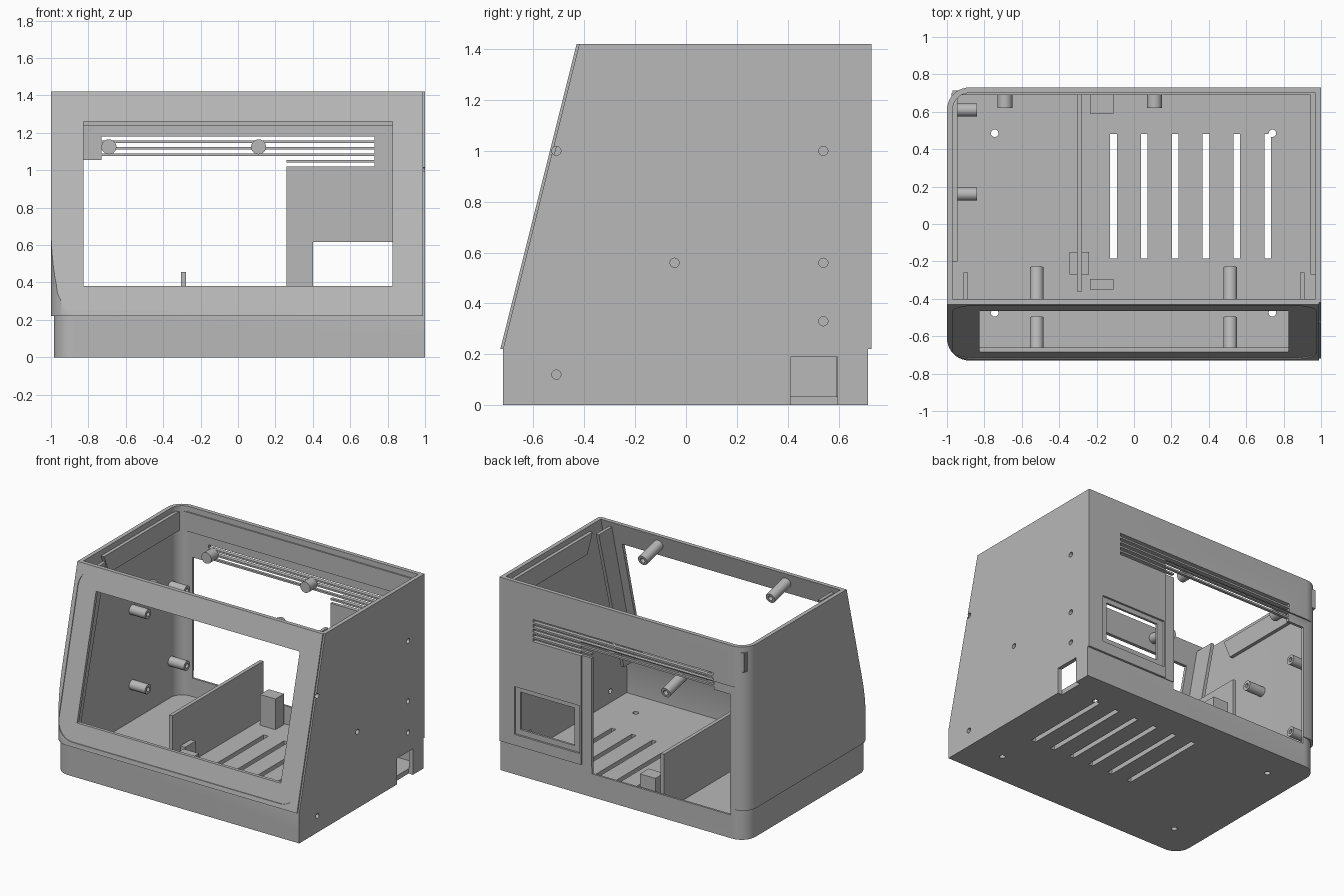
import bpy, bmesh, math
from mathutils import Vector

cube = bpy.data.objects.get("Cube")
if cube:
    bpy.data.objects.remove(cube, do_unlink=True)

# Single plastic colour
grey = bpy.data.materials.new("grey plastic")
grey.use_nodes = True
grey.diffuse_color = (0.48, 0.48, 0.48, 1)
grey.node_tree.nodes["Principled BSDF"].inputs["Base Color"].default_value = (0.48, 0.48, 0.48, 1)

SLOPE = 0.25
STEP, TOP = 0.22, 1.42


def front(z, inset=0.0):
    """y of the sloping front face at height z."""
    return -0.73 + SLOPE * (z - STEP) + inset


def finish(bm, name):
    bmesh.ops.recalc_face_normals(bm, faces=bm.faces[:])
    mesh = bpy.data.meshes.new(name)
    bm.to_mesh(mesh)
    bm.free()
    mesh.materials.append(grey)
    ob = bpy.data.objects.new(name, mesh)
    bpy.context.scene.collection.objects.link(ob)
    return ob


def rounded(x0, x1, y0, y1, radii, steps=10):
    """Rectangle outline; radii run anticlockwise from the lower left corner."""
    pts = []
    corners = ((x0, y0, 1, 1), (x1, y0, -1, 1), (x1, y1, -1, -1), (x0, y1, 1, -1))
    for i, ((x, y, sx, sy), r) in enumerate(zip(corners, radii)):
        if r == 0:
            pts.append((x, y))
            continue
        for k in range(steps + 1):
            a = math.pi * (1 + i / 2 + k / steps / 2)
            pts.append((x + sx * r + r * math.cos(a), y + sy * r + r * math.sin(a)))
    return pts


def prism(name, pts, axis, lo, hi, slant=None):
    """Extrude an outline along an axis; slant trims it at the sloping front."""
    place = {"x": lambda u, v, w: (w, u, v),
             "y": lambda u, v, w: (u, w, v),
             "z": lambda u, v, w: (u, v, w)}[axis]
    bm = bmesh.new()
    rings = [[bm.verts.new(place(u, v, w)) for u, v in pts] for w in (lo, hi)]
    bm.faces.new(rings[0])
    bm.faces.new(rings[1])
    n = len(pts)
    for i in range(n):
        j = (i + 1) % n
        bm.faces.new((rings[0][i], rings[0][j], rings[1][j], rings[1][i]))
    if slant is not None:
        inset, keep_behind = slant
        cut = bmesh.ops.bisect_plane(
            bm, geom=bm.verts[:] + bm.edges[:] + bm.faces[:], dist=1e-6,
            plane_co=(0, front(STEP, inset), STEP), plane_no=(0, -1, SLOPE),
            clear_outer=keep_behind, clear_inner=not keep_behind)
        edges = [e for e in cut["geom_cut"] if isinstance(e, bmesh.types.BMEdge)]
        bmesh.ops.edgeloop_fill(bm, edges=edges)
    return finish(bm, name)


def box(name, x0, x1, y0, y1, z0, z1):
    return prism(name, [(x0, y0), (x1, y0), (x1, y1), (x0, y1)], "z", z0, z1)


def rod(name, start, direction, length, r, hole=0.0, sides=24):
    """Round post, optionally with a blind screw hole in its end."""
    profile = [(0, 0), (r, 0), (r, length)]
    if hole:
        profile += [(hole, length), (hole, length * 0.3), (0, length * 0.3)]
    else:
        profile += [(0, length)]
    bm = bmesh.new()
    vs = [bm.verts.new((a, 0, h)) for a, h in profile]
    es = [bm.edges.new(p) for p in zip(vs, vs[1:])]
    bmesh.ops.spin(bm, geom=vs + es, cent=(0, 0, 0), axis=(0, 0, 1),
                   angle=2 * math.pi, steps=sides)
    bmesh.ops.remove_doubles(bm, verts=bm.verts[:], dist=1e-5)
    turn = Vector((0, 0, 1)).rotation_difference(Vector(direction))
    for v in bm.verts:
        v.co = turn @ v.co + Vector(start)
    return finish(bm, name)


def combine(target, tool, operation="DIFFERENCE"):
    mod = target.modifiers.new("cut", "BOOLEAN")
    mod.operation, mod.object, mod.solver = operation, tool, "EXACT"
    bpy.context.view_layer.update()
    ev = target.evaluated_get(bpy.context.evaluated_depsgraph_get())
    mesh = bpy.data.meshes.new_from_object(ev)
    target.modifiers.clear()
    target.data = mesh
    bpy.data.objects.remove(tool, do_unlink=True)


def smooth(ob):
    bpy.ops.object.select_all(action="DESELECT")
    ob.select_set(True)
    bpy.context.view_layer.objects.active = ob
    bpy.ops.object.shade_smooth_by_angle(angle=math.radians(30))


# Case body: stepped base and sloping upper shell, hollowed out
case = prism("case_shell", rounded(-1, 1, -0.73, 0.73, (0.12, 0, 0, 0.12)),
             "z", STEP, TOP, (0, True))
combine(case, prism("base", rounded(-0.985, 1, -0.72, 0.715, (0.11, 0, 0, 0.11)),
                    "z", 0, STEP + 0.01), "UNION")
combine(case, prism("cavity", rounded(-0.97, 0.97, -0.70, 0.70, (0.09, 0, 0, 0.09)),
                    "z", 0.035, TOP + 0.1, (0.03, True)))

# Front bezel: shallow rounded recess, screen opening, set-back side edge
combine(case, prism("bezel_recess", rounded(-0.97, 0.975, 0.25, 1.395, (0.13,) * 4),
                    "y", -1, 0, (0.006, False)))
combine(case, box("screen_opening", -0.825, 0.825, -1, -0.35, 0.38, 1.26))
combine(case, box("edge_trim", 0.988, 1.1, -1, -0.72, 0.1, STEP + 0.001))
combine(case, prism("edge_setback", [(-1, STEP), (front(STEP, 0.01), STEP),
                                     (front(1.5, 0.01), 1.5), (-1, 1.5)], "x", 0.988, 1.1))

# Back wall: door recess and opening, small window, vent slots
combine(case, box("door_recess", -0.93, 0.34, 0.72, 0.8, STEP, 1.12))
combine(case, box("door_opening", -0.86, 0.26, 0.6, 0.8, 0.17, 1.055))
combine(case, box("window_recess", 0.35, 0.88, 0.716, 0.8, 0.30, 0.65))
combine(case, box("window_opening", 0.40, 0.84, 0.6, 0.8, 0.34, 0.615))
for i in range(5):
    z = 1.17 - 0.035 * i
    combine(case, box("back_vent", -0.73, 0.73, 0.6, 0.8, z - 0.011, z + 0.011))

# Floor: vent slots and screw holes
for i in range(6):
    x = -0.11 + 0.165 * i
    combine(case, box("floor_vent", x - 0.018, x + 0.018, -0.185, 0.48, -0.1, 0.1))
for x in (-0.745, 0.74):
    for y in (-0.475, 0.485):
        combine(case, rod("floor_hole", (x, y, -0.1), (0, 0, 1), 0.2, 0.02))

# Left side wall: screw holes and cable notch
for y, z in ((-0.51, 1.0), (0.54, 1.0), (-0.045, 0.56), (0.54, 0.56),
             (0.54, 0.33), (-0.51, 0.12)):
    combine(case, rod("side_hole", (0.9, y, z), (1, 0, 0), 0.2, 0.018))
combine(case, box("cable_notch", 0.965, 1.1, 0.41, 0.595, -0.1, 0.19))
smooth(case)

# Strips inside the rim; the back one shows at the rounded corner
box("back_rim_strip", -0.97, 0.97, 0.69, 0.715, 1.24, 1.38)
for side, name in ((-1, "right"), (1, "left")):
    end = -0.20 if side < 0 else -0.27
    xs = sorted((side * 0.945, side * 0.975))
    prism(name + "_rim_strip", [(end + 0.06, 1.24), (0.70, 1.24), (0.70, 1.38), (end, 1.38)],
          "x", *xs)
    # Ribs standing behind the bezel
    prism(name + "_front_rib", [(front(0.3, 0.02), 0.3), (front(0.3, 0.16), 0.3),
                                (front(1.38, 0.18), 1.38), (front(1.38, 0.02), 1.38)],
          "x", side * 0.9 - 0.012, side * 0.9 + 0.012)

# Screw posts
inward = Vector((0, 1, -SLOPE)).normalized()
for x, name in ((-0.52, "right"), (0.515, "left")):
    for z, level in ((0.28, "lower"), (1.35, "upper")):
        smooth(rod(f"{level}_{name}_front_post", (x, front(z, 0.02), z), inward,
                   0.2, 0.037, 0.018))
for y, name in ((0.16, "middle"), (0.61, "rear")):
    for z, level in ((0.30, "lower"), (0.85, "upper")):
        smooth(rod(f"{level}_{name}_side_post", (-0.975, y, z), (1, 0, 0),
                   0.135, 0.035, 0.016))
for x, name in ((-0.69, "right"), (0.11, "left")):
    smooth(rod(name + "_back_post", (x, 0.705, 1.125), (0, -1, 0), 0.085, 0.04))

# Divider wall and support blocks on the floor
box("divider", -0.305, -0.278, -0.36, 0.69, 0.03, 0.455)
box("rear_block", -0.235, -0.11, 0.59, 0.69, 0.03, 0.26)
box("front_block", -0.235, -0.11, -0.35, -0.295, 0.03, 0.20)
box("divider_block", -0.345, -0.24, -0.27, -0.15, 0.03, 0.20)
